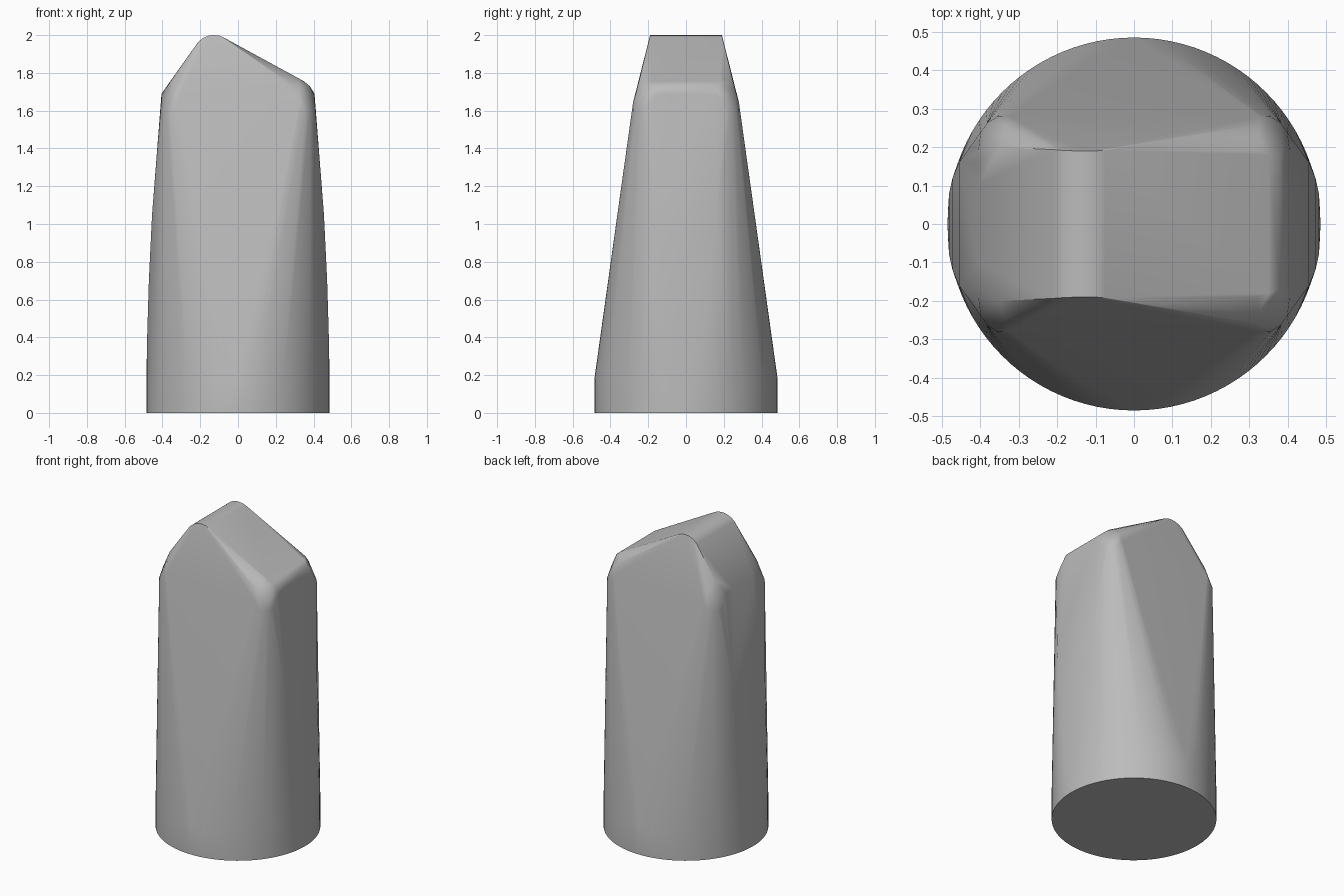
import bpy, bmesh, math

default = bpy.data.objects.get("Cube")
if default:
    bpy.data.objects.remove(default)

# Plain grey
grey = bpy.data.materials.new("plain grey")
grey.use_nodes = True
colour = (0.5, 0.5, 0.5, 1)
grey.diffuse_color = colour
grey.node_tree.nodes["Principled BSDF"].inputs["Base Color"].default_value = colour

bm = bmesh.new()


def both_y(x, y, z):
    for side in (-1, 1):
        bm.verts.new((x, side * y, z))


def four_corners(x, y, z):
    both_y(x, y, z)
    both_y(-x, y, z)


# Round foot
for z in (0, 0.18):
    for i in range(96):
        a = math.tau * i / 96
        bm.verts.new((0.485 * math.cos(a), 0.485 * math.sin(a), z))

# Slightly bowed sides, tapering to a rounded rectangle at the shoulder
for x, y, z in [(0.481, 0.08, 0.4), (0.472, 0.12, 0.7), (0.455, 0.16, 1.05)]:
    four_corners(x, y, z)
for i in range(5):
    a = math.radians(90 * i / 4)
    four_corners(0.325 + 0.08 * math.sin(a), 0.21 + 0.075 * math.cos(a), 1.6)

# Arched upper edge of the two side faces
for y, z in [(0.19, 1.65), (0.16, 1.68), (0.1, 1.69)]:
    four_corners(0.405, y, z)

# Front and back shoulder corners
four_corners(0.325, 0.28, 1.645)

# Off-centre ridge, rounded from the steep slope to the shallow one
for x, z in [(-0.21, 1.965), (-0.185, 1.985), (-0.155, 1.997),
             (-0.13, 2.0), (-0.1, 1.997), (-0.075, 1.987)]:
    both_y(x, 0.19 + (2 - z) * 0.1, z)

# Rounded ends of the two slopes
for x, y, z in [(0.32, 0.19, 1.77), (0.35, 0.18, 1.755), (0.38, 0.17, 1.73),
                (0.325, 0.23, 1.75), (0.325, 0.26, 1.71),
                (-0.35, 0.2, 1.765), (-0.335, 0.25, 1.72)]:
    both_y(x, y, z)

# Skin the sections into one closed convex body
result = bmesh.ops.convex_hull(bm, input=bm.verts[:])
loose = {v for v in result["geom_interior"] + result["geom_unused"]
         if isinstance(v, bmesh.types.BMVert) and v.is_valid and not v.link_faces}
bmesh.ops.delete(bm, geom=list(loose), context="VERTS")
bmesh.ops.dissolve_limit(bm, angle_limit=math.radians(0.5),
                         verts=bm.verts[:], edges=bm.edges[:])
bmesh.ops.recalc_face_normals(bm, faces=bm.faces[:])

mesh = bpy.data.meshes.new("tapered_peg")
bm.to_mesh(mesh)
bm.free()
mesh.materials.append(grey)
peg = bpy.data.objects.new("tapered_peg", mesh)
bpy.context.collection.objects.link(peg)

# Smooth sides with crisp foot and ridge ends
bpy.ops.object.select_all(action="DESELECT")
peg.select_set(True)
bpy.context.view_layer.objects.active = peg
bpy.ops.object.shade_smooth_by_angle(angle=math.radians(35))
soft = peg.modifiers.new("soft_normals", "WEIGHTED_NORMAL")
soft.keep_sharp = True
